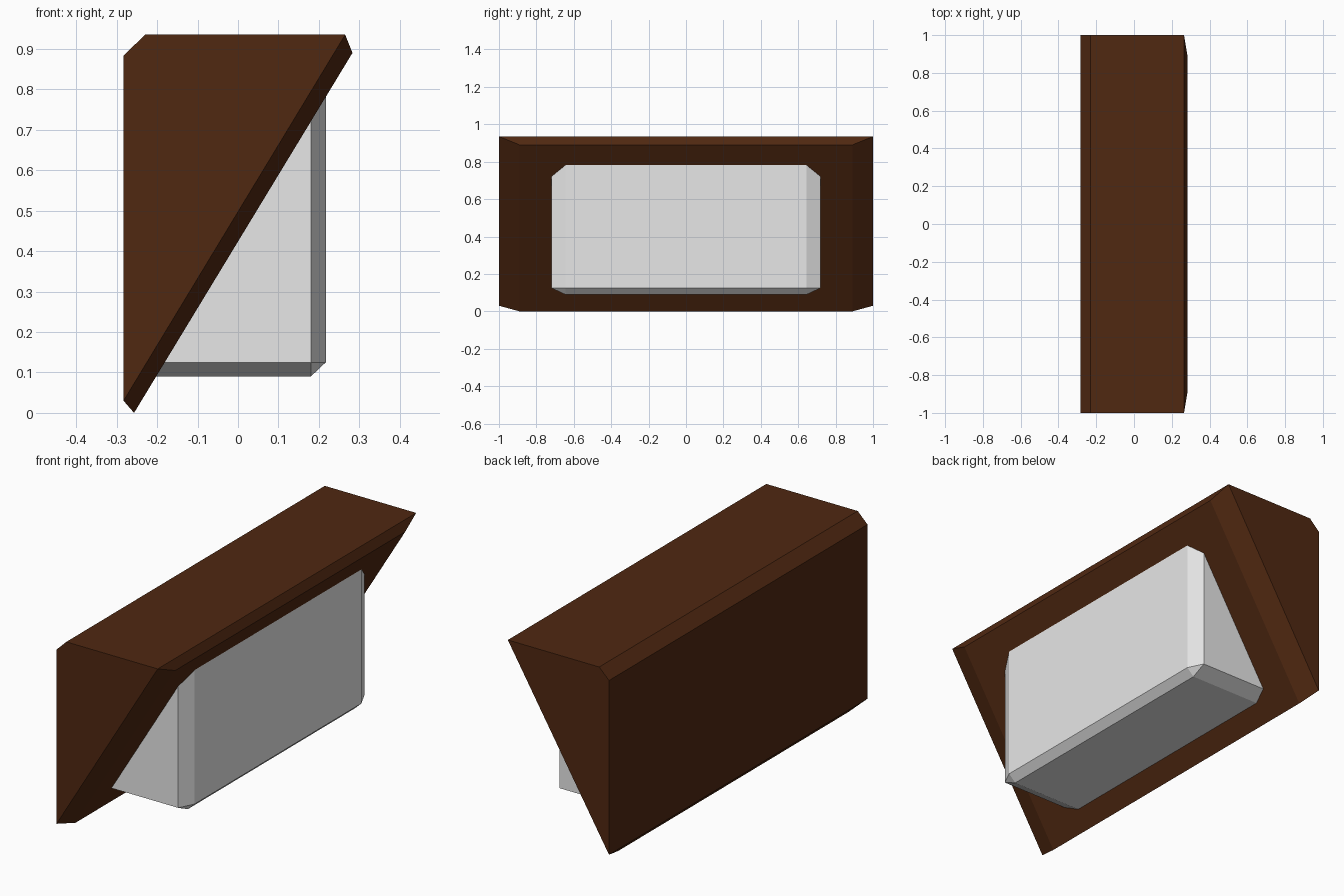
import bpy, bmesh
from itertools import product

cube = bpy.data.objects.get("Cube")
if cube:
    bpy.data.objects.remove(cube, do_unlink=True)


def material(name, color):
    mat = bpy.data.materials.new(name)
    mat.use_nodes = True
    mat.diffuse_color = color
    mat.node_tree.nodes["Principled BSDF"].inputs["Base Color"].default_value = color
    return mat


def hull_part(name, points, mat):
    """Flat-faced convex solid around the given points."""
    bm = bmesh.new()
    for p in points:
        bm.verts.new(p)
    bmesh.ops.convex_hull(bm, input=bm.verts[:])
    bmesh.ops.dissolve_limit(bm, angle_limit=0.02, verts=bm.verts[:], edges=bm.edges[:])
    bmesh.ops.recalc_face_normals(bm, faces=bm.faces[:])
    mesh = bpy.data.meshes.new(name)
    bm.to_mesh(mesh)
    bm.free()
    mesh.materials.append(mat)
    obj = bpy.data.objects.new(name, mesh)
    bpy.context.collection.objects.link(obj)
    return obj


brown = material("dark brown", (0.08, 0.021, 0.0056, 1))
white = material("lamp white", (0.8, 0.8, 0.8, 1))

# Wedge housing: full-length end profile, plus the inset sloping front face
end_profile = [(-0.283, 0.03), (-0.283, 0.883), (-0.23, 0.935), (0.265, 0.935)]
slope_edge = [(-0.257, 0), (0.283, 0.89)]
housing = [(x, s * y, z) for s in (-1, 1)
           for profile, y in ((end_profile, 1), (slope_edge, 0.89))
           for x, z in profile]
hull_part("housing", housing, brown)

# Chamfered lamp block, its back sunk into the housing
center = (-0.016, 0, 0.475)
half = (0.233, 0.72, 0.385)
chamfer = (0.037, 0.075, 0.035)
block = [[center[i] + s[i] * (half[i] - (0 if i == face else chamfer[i])) for i in range(3)]
         for s in product((-1, 1), repeat=3) for face in range(3)]
hull_part("lamp_block", block, white)
